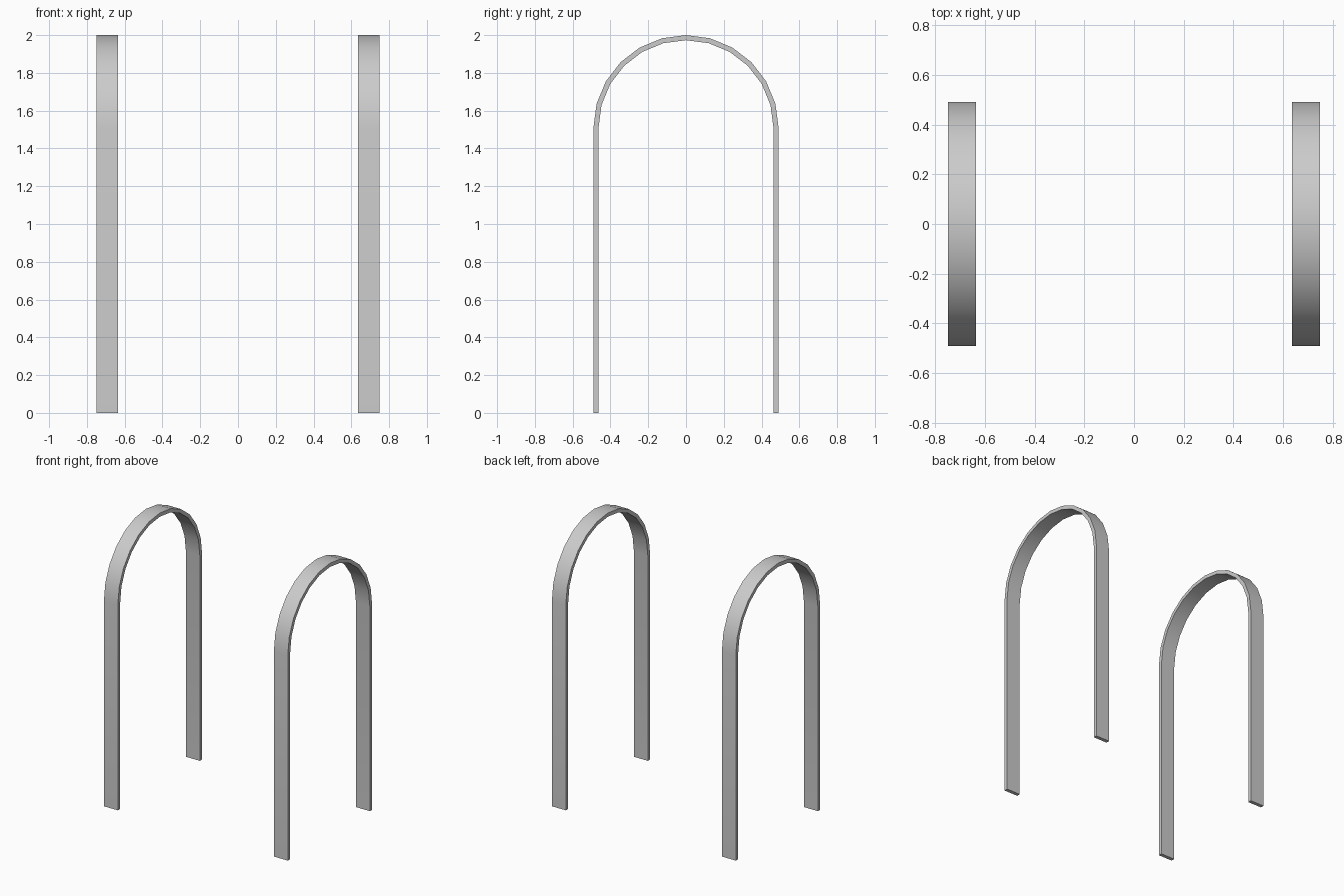
import bpy, bmesh, math

if "Cube" in bpy.data.objects:
    bpy.data.objects.remove(bpy.data.objects["Cube"])

R_OUT, THICK, SPRING = 0.49, 0.027, 1.51   # arch radius, strip thickness, height where the curve starts
X_IN, X_OUT = 0.635, 0.748                 # strip width range
SEGS = 12


def arch_line(r):
    """Leg foot, half circle, other leg foot in the YZ plane."""
    arc = [(r * math.cos(math.pi * i / SEGS), SPRING + r * math.sin(math.pi * i / SEGS))
           for i in range(SEGS + 1)]
    return [(r, 0)] + arc + [(-r, 0)]


def make_arch(name, x0, x1):
    bm = bmesh.new()
    outer, inner = arch_line(R_OUT), arch_line(R_OUT - THICK)
    # rectangular section at every point of the path
    rings = [[bm.verts.new((x, *p)) for x, p in ((x0, o), (x1, o), (x1, i), (x0, i))]
             for o, i in zip(outer, inner)]
    for a, b in zip(rings, rings[1:]):
        for k in range(4):
            n = (k + 1) % 4
            bm.faces.new((a[k], a[n], b[n], b[k]))
    # feet
    bm.faces.new(rings[0])
    bm.faces.new(rings[-1])
    bmesh.ops.recalc_face_normals(bm, faces=bm.faces)
    mesh = bpy.data.meshes.new(name)
    bm.to_mesh(mesh)
    bm.free()
    obj = bpy.data.objects.new(name, mesh)
    bpy.context.collection.objects.link(obj)
    bpy.ops.object.select_all(action='DESELECT')
    obj.select_set(True)
    bpy.context.view_layer.objects.active = obj
    bpy.ops.object.shade_smooth_by_angle(angle=math.radians(30))


# the two matching arches
make_arch("right_arch", X_IN, X_OUT)
make_arch("left_arch", -X_OUT, -X_IN)
